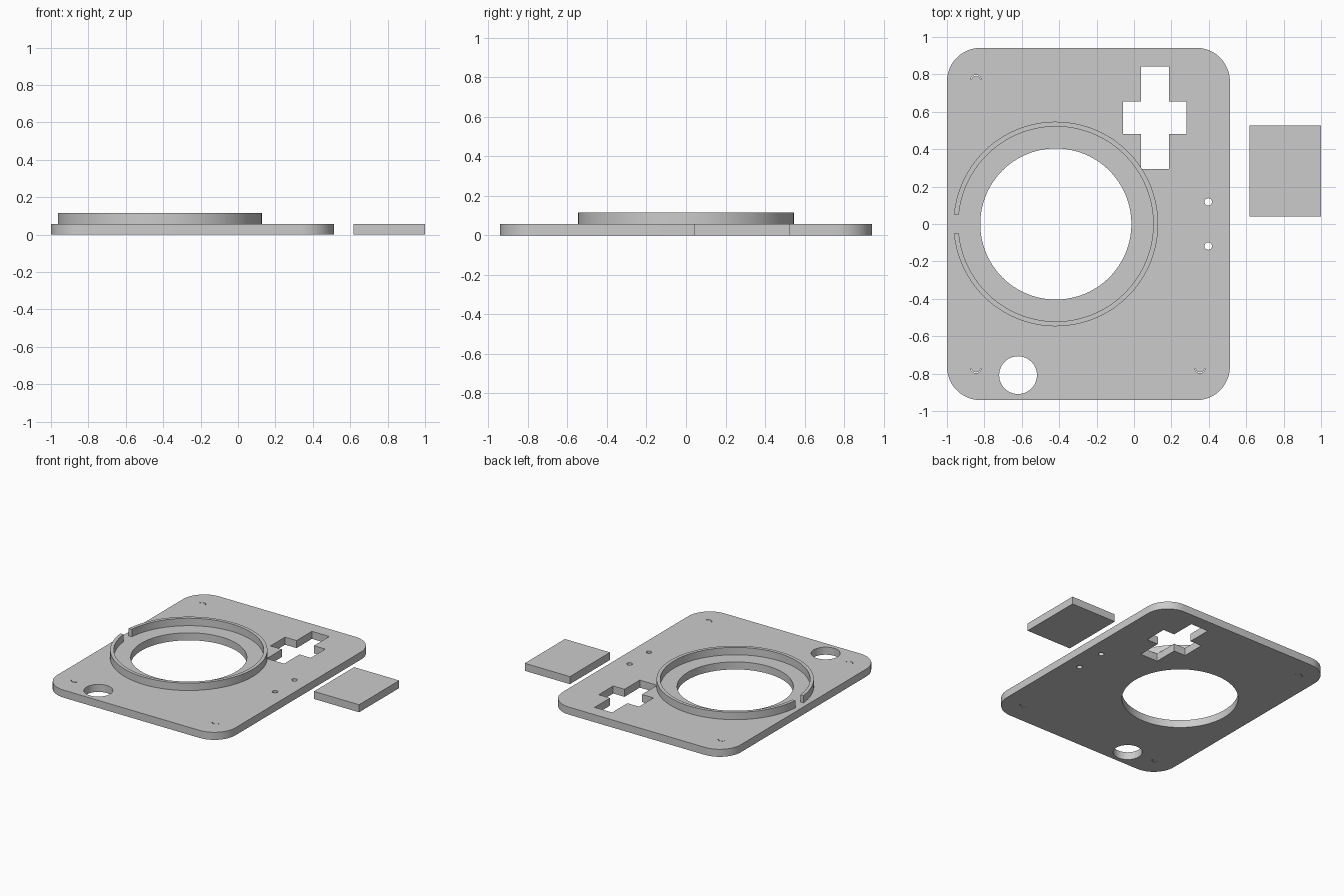
import bpy, bmesh
from math import asin, cos, sin, pi

cube = bpy.data.objects.get("Cube")
if cube:
    bpy.data.objects.remove(cube, do_unlink=True)

grey = bpy.data.materials.new("plain grey")
grey.use_nodes = True
grey.diffuse_color = (0.6, 0.6, 0.6, 1)
grey.node_tree.nodes["Principled BSDF"].inputs["Base Color"].default_value = (0.6, 0.6, 0.6, 1)

THICK = 0.058


def arc(cx, cy, r, start, end, n):
    return [(cx + r * cos(start + (end - start) * i / n),
             cy + r * sin(start + (end - start) * i / n)) for i in range(n + 1)]


def circle(cx, cy, r, n):
    return arc(cx, cy, r, 0, 2 * pi, n)[:-1]


def rectangle(x0, x1, y0, y1):
    return [(x0, y0), (x1, y0), (x1, y1), (x0, y1)]


def slab(name, outlines, z0, z1):
    """Extrude the first outline upward, the others being holes in it."""
    curve = bpy.data.curves.new(name, 'CURVE')
    curve.dimensions = '2D'
    curve.fill_mode = 'BOTH'
    curve.extrude = (z1 - z0) / 2
    for points in outlines:
        spline = curve.splines.new('POLY')
        spline.points.add(len(points) - 1)
        for p, (x, y) in zip(spline.points, points):
            p.co = (x, y, 0, 1)
        spline.use_cyclic_u = True
    temp = bpy.data.objects.new(name + "_outline", curve)
    bpy.context.collection.objects.link(temp)
    bpy.context.view_layer.update()
    mesh = bpy.data.meshes.new_from_object(
        temp.evaluated_get(bpy.context.evaluated_depsgraph_get()))
    bpy.data.objects.remove(temp, do_unlink=True)

    bm = bmesh.new()
    bm.from_mesh(mesh)
    bmesh.ops.remove_doubles(bm, verts=bm.verts, dist=0.0002)
    bmesh.ops.translate(bm, verts=bm.verts, vec=(0, 0, (z0 + z1) / 2))
    bmesh.ops.recalc_face_normals(bm, faces=bm.faces)
    bm.to_mesh(mesh)
    bm.free()
    mesh.materials.clear()
    mesh.materials.append(grey)
    obj = bpy.data.objects.new(name, mesh)
    bpy.context.collection.objects.link(obj)
    bpy.ops.object.select_all(action='DESELECT')
    obj.select_set(True)
    bpy.context.view_layer.objects.active = obj
    bpy.ops.object.shade_smooth_by_angle(angle=pi / 6)
    return obj


# Rounded plate outline
left, right, half, radius = -1.0, 0.513, 0.942, 0.18
outline = []
for i, (x, y) in enumerate(rectangle(left + radius, right - radius,
                                     radius - half, half - radius)):
    outline += arc(x, y, radius, pi + i * pi / 2, pi * 1.5 + i * pi / 2, 12)

# Cross-shaped opening
x0, x1, x2, x3 = -0.06, 0.038, 0.186, 0.282
y0, y1, y2, y3 = 0.295, 0.48, 0.656, 0.842
cross = [(x1, y0), (x2, y0), (x2, y1), (x3, y1), (x3, y2), (x2, y2),
         (x2, y3), (x1, y3), (x1, y2), (x0, y2), (x0, y1), (x1, y1)]

# Round openings
RING_X = -0.418
holes = [cross, circle(RING_X, 0, 0.404, 96), circle(-0.62, -0.808, 0.101, 48)]
holes += [circle(0.397, y, 0.02, 20) for y in (-0.118, 0.118)]

# Hairline crescent slits near three corners
for x, side in ((-0.845, 1), (-0.845, -1), (0.353, -1)):
    holes.append(arc(x, side * 0.768, 0.029, 0.2 * side, (pi - 0.2) * side, 8)
                 + arc(x, side * 0.768, 0.025, (pi - 0.2) * side, 0.2 * side, 8))

slab("base_plate", [outline] + holes, 0, THICK)

# Raised ring with a straight-sided gap on the right side
outer, inner, gap = 0.547, 0.521, 0.05
a, b = pi - asin(gap / outer), pi - asin(gap / inner)
ring = arc(RING_X, 0, outer, -a, a, 96) + arc(RING_X, 0, inner, b, -b, 96)
slab("raised_ring", [ring], THICK, 0.115)

# Separate rectangular cover beside the plate
slab("loose_cover", [rectangle(0.617, 1.0, 0.04, 0.527)], 0, THICK)
